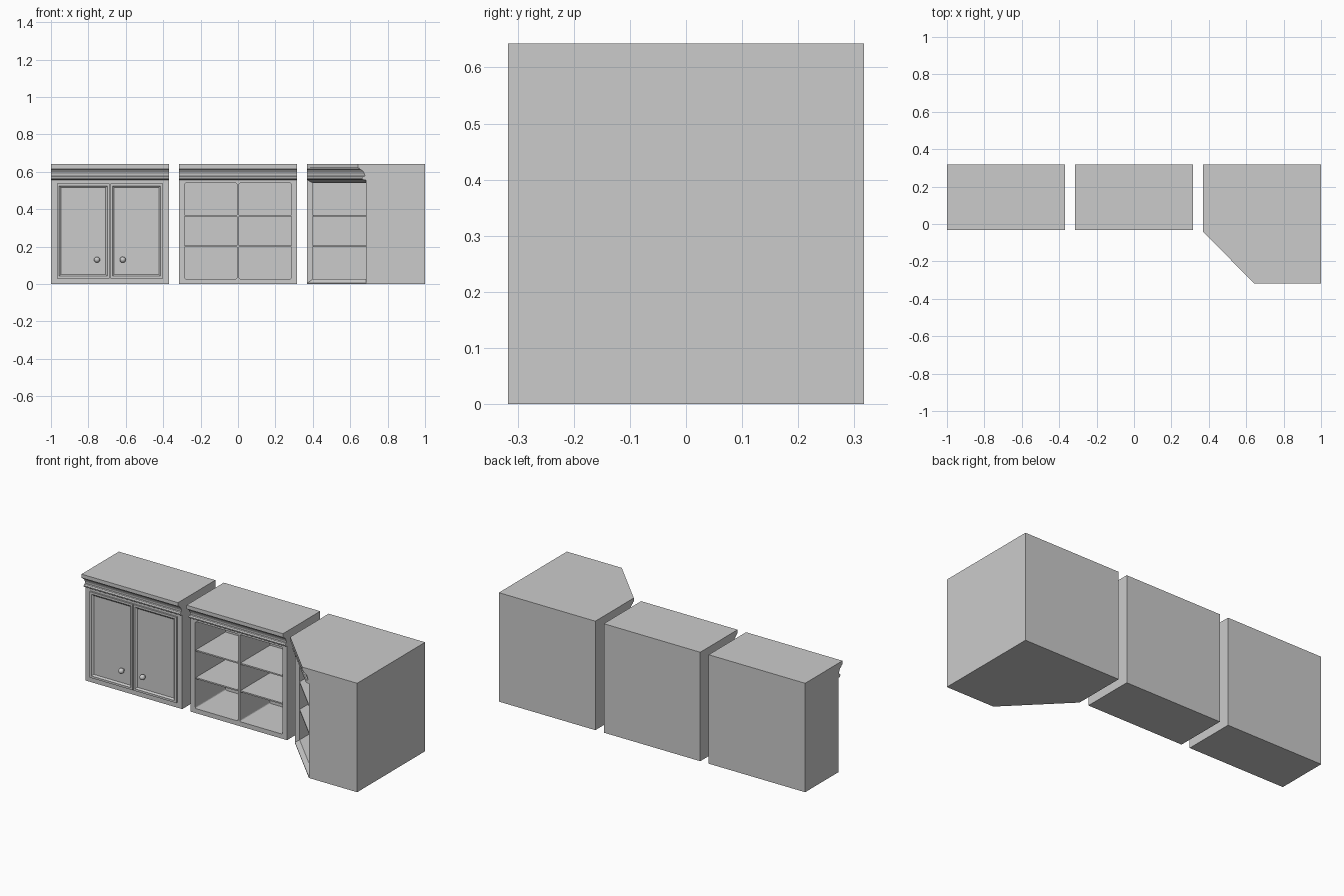
import bpy, bmesh, math
from mathutils import Matrix

if "Cube" in bpy.data.objects:
    bpy.data.objects.remove(bpy.data.objects["Cube"])

H = 0.643          # overall height
BACK = 0.317       # back plane of every cabinet
FRONT = 0.008      # body front of the straight cabinets


def finish(name, bm):
    bmesh.ops.recalc_face_normals(bm, faces=bm.faces)
    me = bpy.data.meshes.new(name)
    bm.to_mesh(me)
    bm.free()
    ob = bpy.data.objects.new(name, me)
    bpy.context.collection.objects.link(ob)
    return ob


def box_bm(x0, x1, y0, y1, z0, z1):
    bm = bmesh.new()
    bmesh.ops.create_cube(bm, size=1)
    for v in bm.verts:
        v.co.x = x0 + (v.co.x + 0.5) * (x1 - x0)
        v.co.y = y0 + (v.co.y + 0.5) * (y1 - y0)
        v.co.z = z0 + (v.co.z + 0.5) * (z1 - z0)
    return bm


def box(name, *dims):
    return finish(name, box_bm(*dims))


def prism(name, ring_a, ring_b):
    """Solid between two matching rings of points."""
    bm = bmesh.new()
    a = [bm.verts.new(p) for p in ring_a]
    b = [bm.verts.new(p) for p in ring_b]
    bm.faces.new(a)
    bm.faces.new(b)
    for i in range(len(a)):
        j = (i + 1) % len(a)
        bm.faces.new((a[i], a[j], b[j], b[i]))
    return finish(name, bm)


# cornice profile: (distance out from body front, height)
CORNICE = [(-0.01, 0.556), (0.012, 0.557), (0.018, 0.561), (0.019, 0.568), (0.014, 0.575),
           (0.006, 0.577), (0.007, 0.587), (0.012, 0.599), (0.02, 0.609), (0.031, 0.614),
           (0.032, 0.62), (0.039, 0.621), (0.039, H), (-0.01, H)]


def straight_cornice(name, x0, x1):
    prism(name, [(x0, FRONT - d, z) for d, z in CORNICE],
          [(x1, FRONT - d, z) for d, z in CORNICE])


# ---- left cabinet with two doors ----
AX0, AX1 = -1.0, -0.37
AC = (AX0 + AX1) / 2
box("door_cabinet_body", AX0, AX1, FRONT, BACK, 0, H)
straight_cornice("door_cabinet_cornice", AX0, AX1)


def door(name, x0, x1):
    bm = box_bm(x0, x1, -0.001, FRONT + 0.003, 0.03, 0.537)
    bmesh.ops.recalc_face_normals(bm, faces=bm.faces)
    front = min(bm.faces, key=lambda f: f.calc_center_median().y)
    # thin frame, then a sloped step down to the panel
    bmesh.ops.inset_region(bm, faces=[front], thickness=0.017)
    bmesh.ops.inset_region(bm, faces=[front], thickness=0.013, depth=-0.008)
    finish(name, bm)


def knob(name, x, z):
    bm = bmesh.new()
    face_front = Matrix.Rotation(math.pi / 2, 4, 'X')
    bmesh.ops.create_uvsphere(bm, u_segments=20, v_segments=12, radius=0.016,
                              matrix=Matrix.Translation((x, -0.012, z)) @ face_front)
    bmesh.ops.create_cone(bm, cap_ends=True, segments=16, radius1=0.008, radius2=0.008, depth=0.02,
                          matrix=Matrix.Translation((x, 0.0, z)) @ face_front)
    ob = finish(name, bm)
    bpy.ops.object.select_all(action='DESELECT')
    ob.select_set(True)
    bpy.context.view_layer.objects.active = ob
    bpy.ops.object.shade_smooth_by_angle(angle=math.radians(40))


for side, s in (("left", -1), ("right", 1)):
    door(side + "_door", *sorted((AC + s * 0.002, AC + s * 0.283)))
    knob(side + "_knob", AC + s * 0.069, 0.13)

# ---- middle cabinet with open shelves ----
BX = 0.315
body = box("shelf_cabinet_body", -BX, BX, FRONT, BACK, 0, H)
for s in (-1, 1):
    x0, x1 = sorted((s * 0.006, s * 0.285))
    bm = box_bm(x0, x1, -0.1, 0.29, 0.027, 0.54)
    along = [e for e in bm.edges if abs(e.verts[0].co.y - e.verts[1].co.y) > 0.1]
    bmesh.ops.bevel(bm, geom=along, offset=0.008, segments=3, profile=0.5, affect='EDGES')
    cutter = finish("bay_cutter", bm)
    cutter.hide_render = True
    mod = body.modifiers.new("bay", 'BOOLEAN')
    mod.operation = 'DIFFERENCE'
    mod.solver = 'EXACT'
    mod.object = cutter
    bpy.context.view_layer.objects.active = body
    bpy.ops.object.modifier_apply(modifier=mod.name)
    bpy.data.objects.remove(cutter)
straight_cornice("shelf_cabinet_cornice", -BX, BX)

SHELVES = (0.203, 0.366)
for i, z in enumerate(SHELVES):
    box(f"middle_shelf_{i + 1}", -0.287, 0.287, 0.014, 0.292, z - 0.004, z + 0.004)

# ---- corner cabinet with diagonal open front ----
CX0, CX1, CY = 0.37, 1.0, -0.317
DX, DY, T = 0.685, 0.002, 0.031     # ends of the diagonal, wall thickness
OUTER = [(CX0, DY), (CX0, BACK), (CX1, BACK), (CX1, CY), (DX, CY)]
INNER = [(CX0 + T, DY), (CX0 + T, BACK - T), (CX1 - T, BACK - T), (CX1 - T, CY + T), (DX, CY + T)]

bm = bmesh.new()
out = [[bm.verts.new((x, y, z)) for x, y in OUTER] for z in (0, 0.005, 0.557, H)]
inn = [[bm.verts.new((x, y, z)) for x, y in INNER] for z in (0.027, 0.54)]
for cap in (out[0], out[3], inn[0], inn[1]):
    bm.faces.new(cap)
for lo, hi, is_open in ((out[0], out[1], False), (out[1], out[2], True),
                        (out[2], out[3], False), (inn[0], inn[1], True)):
    for i in range(4 if is_open else 5):
        j = (i + 1) % 5
        bm.faces.new((lo[i], lo[j], hi[j], hi[i]))
# sloped lip joining the opening to the interior
rim_o = [out[1][0], out[1][4], out[2][4], out[2][0]]
rim_i = [inn[0][0], inn[0][4], inn[1][4], inn[1][0]]
for i in range(4):
    j = (i + 1) % 4
    bm.faces.new((rim_o[i], rim_o[j], rim_i[j], rim_i[i]))
finish("corner_cabinet_body", bm)

for i, z in enumerate(SHELVES):
    prism(f"corner_shelf_{i + 1}", [(x, y, z - 0.004) for x, y in INNER],
          [(x, y, z + 0.004) for x, y in INNER])

# cornice along the diagonal, trimmed flush with both side walls
K = 1.12
prism("corner_cabinet_cornice", [(CX0, DY - K * d, z) for d, z in CORNICE],
      [(DX - K * d, CY, z) for d, z in CORNICE])
